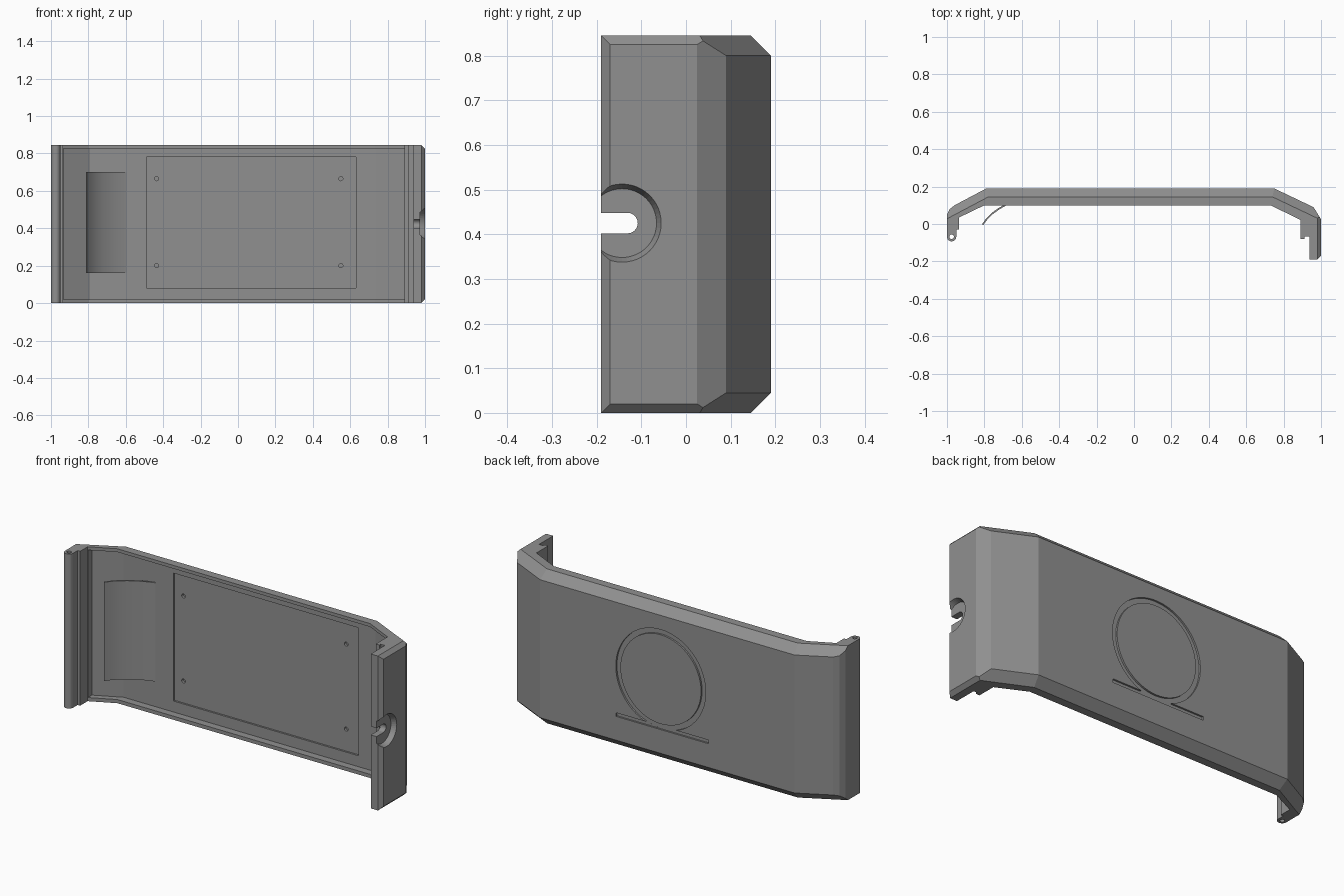
import bpy, bmesh, math

if "Cube" in bpy.data.objects:
    bpy.data.objects.remove(bpy.data.objects["Cube"])

H = 0.845
grey = bpy.data.materials.new("plain grey")
grey.diffuse_color = (0.28, 0.28, 0.28, 1)
grey.use_nodes = True
grey.node_tree.nodes["Principled BSDF"].inputs["Base Color"].default_value = grey.diffuse_color


def finish(bm, name):
    bmesh.ops.remove_doubles(bm, verts=bm.verts, dist=0.0003)
    bmesh.ops.recalc_face_normals(bm, faces=bm.faces)
    me = bpy.data.meshes.new(name)
    bm.to_mesh(me)
    bm.free()
    ob = bpy.data.objects.new(name, me)
    bpy.context.collection.objects.link(ob)
    me.materials.append(grey)
    return ob


def loft(name, rings):
    """Join equal-length rings of points and close both ends."""
    bm = bmesh.new()
    vs = [[bm.verts.new(p) for p in r] for r in rings]
    n = len(vs[0])
    for a, b in zip(vs, vs[1:]):
        for i in range(n):
            j = (i + 1) % n
            bm.faces.new((a[i], a[j], b[j], b[i]))
    bm.faces.new(vs[0][::-1])
    bm.faces.new(vs[-1])
    return finish(bm, name)


def prism_z(name, pts, z0, z1):
    return loft(name, [[(x, y, z) for x, y in pts] for z in (z0, z1)])


def prism_y(name, pts, y0, y1):
    return loft(name, [[(x, y, z) for x, z in pts] for y in (y0, y1)])


def circle(cx, cy, r, n=32, a0=0.0, a1=math.tau):
    full = abs(a1 - a0 - math.tau) < 1e-6
    d = n if full else n - 1
    return [(cx + r * math.cos(a0 + (a1 - a0) * i / d),
             cy + r * math.sin(a0 + (a1 - a0) * i / d)) for i in range(n)]


def rect(x0, x1, z0, z1):
    return [(x0, z0), (x1, z0), (x1, z1), (x0, z1)]


def cut(target, cutter):
    m = target.modifiers.new("cut", 'BOOLEAN')
    m.operation, m.solver, m.object = 'DIFFERENCE', 'EXACT', cutter
    bpy.context.view_layer.objects.active = target
    bpy.ops.object.modifier_apply(modifier=m.name)
    bpy.data.objects.remove(cutter)


# Outer outline: full position, position at the end caps, chamfer height
corner_r, corner_l = (0.98, 0.031), (-1.0, 0.028)
outer = [
    ((0.98, -0.19), (0.98, -0.19), 0),
    ((1.0, -0.17), (0.98, -0.19), 0.02),
    ((1.0, 0.025), corner_r, 0.02),
    ((0.992, 0.038), corner_r, 0.012),
    ((0.96, 0.09), corner_r, 0.045),
    ((0.75, 0.19), (0.74, 0.145), 0.045),
    ((-0.79, 0.19), (-0.779, 0.145), 0.045),
    ((-0.96, 0.10), corner_l, 0.045),
    ((-0.985, 0.08), corner_l, 0.039),
    ((-1.0, 0.05), corner_l, 0.019),
    (corner_l, corner_l, 0),
]
# Hinge knuckle and inner outline
inner = circle(-0.975, -0.068, 0.025, 13, math.pi, math.tau) + [
    (-0.95, -0.03), (-0.935, -0.03), (-0.935, 0.035), (-0.80, 0.10),
    (0.73, 0.10), (0.89, 0.022), (0.89, -0.08), (0.912, -0.08),
    (0.912, -0.068), (0.937, -0.068), (0.937, -0.19)]
prof = outer + [(p, p, 0) for p in inner]
cover = loft("cover", [
    [(*q, 0) for p, q, c in prof],
    [(*p, c) for p, q, c in prof],
    [(*p, H - c) for p, q, c in prof],
    [(*q, H) for p, q, c in prof]])

# Hollow behind the end rims
cut(cover, prism_z("hollow", [(-0.934, 0.0), (-0.934, 0.07), (-0.79, 0.14),
    (0.735, 0.14), (0.889, 0.065), (0.889, 0.0)], 0.02, H - 0.018))

# Shallow inner panel and its four screw holes
cut(cover, prism_y("panel", rect(-0.49, 0.63, 0.08, 0.78), 0.05, 0.15))
for x in (-0.435, 0.55):
    for z in (0.2, 0.665):
        cut(cover, prism_y("hole", circle(x, z, 0.011, 16), 0.1, 0.165))

# Hinge pin hole
cut(cover, prism_z("pin_hole", circle(-0.975, -0.068, 0.012, 16), -0.1, H + 0.1))

# Side cable notch: tapered counterbore and round-ended slot
cut(cover, loft("counterbore", [
    [(x, y, z) for y, z in circle(-0.143, 0.425, r, 48)]
    for x, r in ((0.972, 0.077), (1.0, 0.0875), (1.02, 0.095))]))
slot = [(-0.3, 0.402)] + circle(-0.131, 0.425, 0.023, 13,
                                -math.pi / 2, math.pi / 2) + [(-0.3, 0.448)]
cut(cover, loft("slot", [[(x, y, z) for y, z in slot] for x in (0.8, 1.1)]))

# Plain ring groove and straight groove on the back
ring = prism_y("ring", circle(0.02, 0.45, 0.272, 64), 0.18, 0.25)
cut(ring, prism_y("ring_core", circle(0.02, 0.45, 0.244, 64), 0.1, 0.3))
cut(cover, ring)
cut(cover, prism_y("groove", rect(-0.27, 0.29, 0.175, 0.195), 0.1805, 0.26))

# Curved inner flap
arc = [(-0.812, 0.0), (-0.79, 0.03), (-0.76, 0.06), (-0.725, 0.085),
       (-0.69, 0.105), (-0.65, 0.125), (-0.60, 0.142)]
flap = prism_z("flap", arc + [(x + 0.005, y - 0.007) for x, y in arc[::-1]],
               0.16, 0.70)
bpy.ops.object.select_all(action='DESELECT')
flap.select_set(True)
bpy.context.view_layer.objects.active = flap
bpy.ops.object.shade_smooth_by_angle(angle=math.radians(30))
